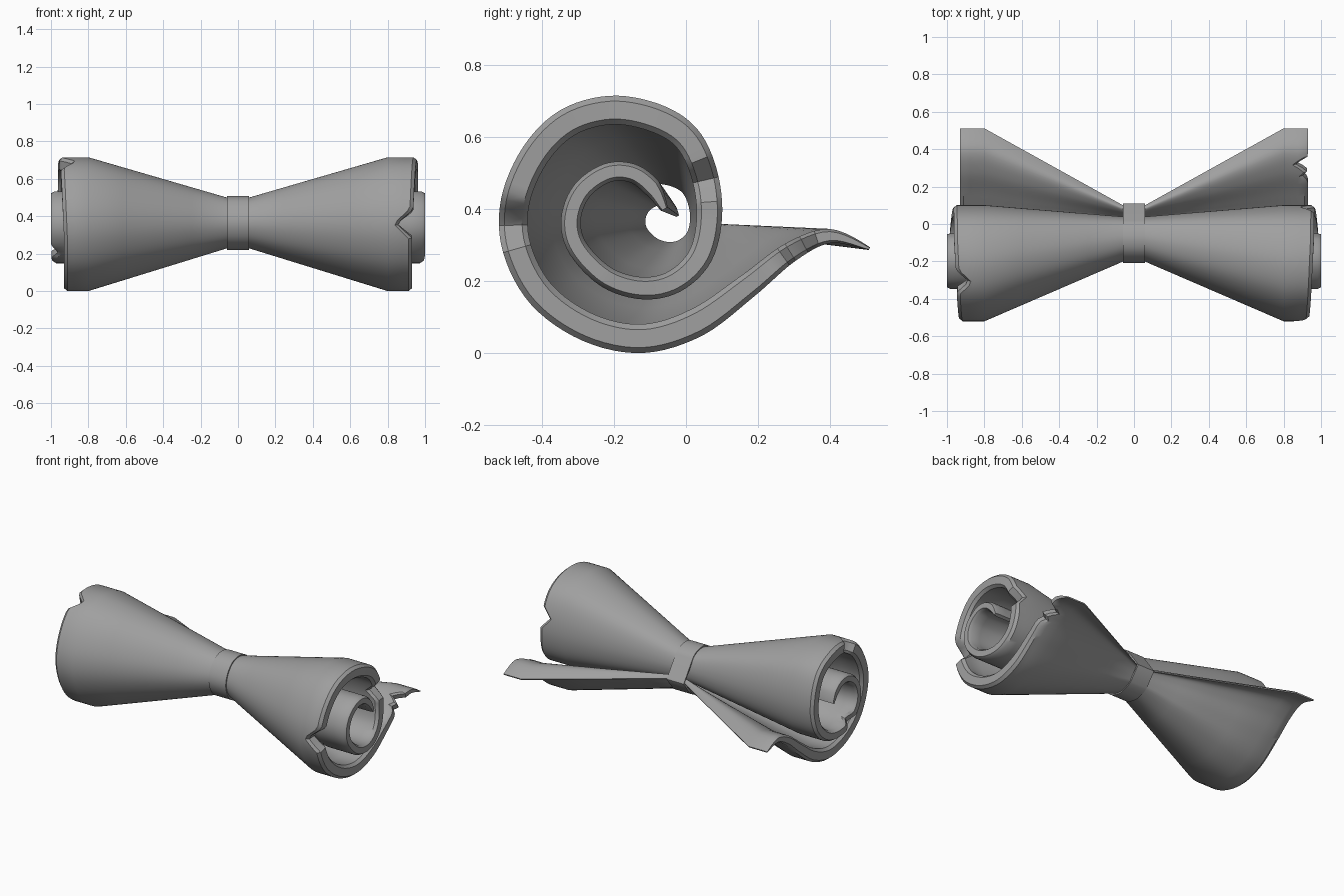
import bpy
import bmesh
import math
from mathutils import Vector, geometry

cube = bpy.data.objects.get("Cube")
if cube:
    bpy.data.objects.remove(cube, do_unlink=True)

grey = bpy.data.materials.new("plain grey")
grey.use_nodes = True
colour = (0.35, 0.35, 0.35, 1)
grey.diffuse_color = colour
grey.node_tree.nodes["Principled BSDF"].inputs["Base Color"].default_value = colour

# Rolled sheet in side section (y, z), from the loose tail to the inner curl
PATH = [Vector(p) for p in (
    (.51, .29), (.40, .325), (.29, .28), (.17, .185), (.03, .085), (-.12, .04),
    (-.27, .07), (-.40, .16), (-.47, .29), (-.475, .42), (-.42, .55), (-.33, .64),
    (-.21, .675), (-.09, .655), (0, .60), (.05, .5), (.065, .38), (.04, .27),
    (-.03, .2), (-.12, .18), (-.22, .21), (-.3, .29), (-.32, .37), (-.29, .45),
    (-.22, .5), (-.15, .5), (-.095, .46), (-.06, .40))]
STEPS = 6
LAST = len(PATH) - 1

# Torn notches for each end: section point, depth, half width
NOTCHES = {
    1: ((Vector((-.475, .36)), .085, .07), (Vector((.055, .48)), .06, .06),
        (Vector((.33, .30)), .07, .04), (Vector((.27, .265)), .03, .03)),
    -1: ((Vector((-.30, .66)), .07, .06), (Vector((-.24, .22)), .04, .05)),
}


def ramp(u, keys):
    """Linear interpolation through (position, value) pairs."""
    for (a, va), (b, vb) in zip(keys, keys[1:]):
        if u <= b:
            return va + (vb - va) * max(0, (u - a) / (b - a))
    return keys[-1][1]


def spline(u):
    """Smooth curve through the path points."""
    i = min(int(u), LAST - 1)
    t = u - i
    p1, p2 = PATH[i], PATH[i + 1]
    p0 = PATH[max(i - 1, 0)]
    p3 = PATH[min(i + 2, LAST)]
    return (p1 * 2 + (p2 - p0) * t + (p0 * 2 - p1 * 5 + p2 * 4 - p3) * t ** 2
            + (p1 * 3 - p0 - p2 * 3 + p3) * t ** 3) / 2


def half_thickness(u):
    return ramp(u, ((0, .004), (1, .02), (2, .028), (4, .04), (13, .04),
                    (17, .034), (21, .028), (26, .026), (LAST, .01)))


def end_reach(u, p, side):
    reach = ramp(u, ((0, .93), (8, .93), (13, .962), (16, .965), (20, 1), (LAST, 1)))
    for spot, depth, width in NOTCHES[side]:
        reach -= depth * max(0, 1 - (p - spot).length / width)
    return reach


def pinch(p):
    """Section point as squeezed under the band."""
    y = p.x * .387 if p.x < .1 else .039 + (p.x - .1) * .15
    return Vector((y, .365 + (p.y - .36) * .38))


US = [i / STEPS for i in range(LAST * STEPS + 1)]
CENTRE = [spline(u) for u in US]
COUNT = len(US)


def section(thickness):
    """Closed outline: outer side forwards, inner side backwards."""
    sides = ([], [])
    for i, u in enumerate(US):
        d = (CENTRE[min(i + 1, COUNT - 1)] - CENTRE[max(i - 1, 0)]).normalized()
        n = Vector((-d.y, d.x)) * half_thickness(u) * thickness
        sides[0].append(CENTRE[i] + n)
        sides[1].append(CENTRE[i] - n)
    return sides[0] + sides[1][::-1]


def finish(bm, name):
    bmesh.ops.recalc_face_normals(bm, faces=bm.faces)
    mesh = bpy.data.meshes.new(name)
    bm.to_mesh(mesh)
    bm.free()
    mesh.materials.append(grey)
    obj = bpy.data.objects.new(name, mesh)
    bpy.context.collection.objects.link(obj)
    bpy.ops.object.select_all(action='DESELECT')
    obj.select_set(True)
    bpy.context.view_layer.objects.active = obj
    bpy.ops.object.shade_smooth_by_angle(angle=math.radians(35))
    return obj


def bridge(bm, a, b):
    n = len(a)
    for i in range(n):
        j = (i + 1) % n
        bm.faces.new((a[i], a[j], b[j], b[i]))


# Rolled sheet: one loft running from the left end to the right end
FULL = section(1)
RIM = section(.62)
FLARE, WAIST = .8, .06
LOOP_INDEX = list(range(COUNT)) + list(range(COUNT))[::-1]
REACH = {s: [end_reach(US[i], CENTRE[i], s) for i in LOOP_INDEX] for s in (1, -1)}


def cone_ring(x):
    f = (abs(x) - WAIST) / (FLARE - WAIST)
    return [(x, *pinch(p).lerp(p, f)) for p in FULL]


def lip_rings(s):
    """Straight lip beyond the flare, ending in a rounded rim."""
    rings = []
    for part, back, outline in ((.6, 0, FULL), (1, .018, FULL), (1, 0, RIM)):
        rings.append([(s * (FLARE + (r - FLARE) * part - s * s * back), p.x, p.y)
                      for r, p in zip(REACH[s], outline)])
    return rings


cone = [WAIST + (FLARE - WAIST) * k / 4 for k in range(5)]
rings = (lip_rings(-1)[::-1] + [cone_ring(-x) for x in cone[::-1]]
         + [cone_ring(x) for x in cone] + lip_rings(1))

bm = bmesh.new()
loops = [[bm.verts.new(co) for co in ring] for ring in rings]
for a, b in zip(loops, loops[1:]):
    bridge(bm, a, b)
for cap in (loops[0], loops[-1]):
    for i in range(COUNT - 1):
        bm.faces.new((cap[i], cap[i + 1], cap[-i - 2], cap[-i - 1]))
finish(bm, "rolled_sheet")

# Tie band: a thin ring wrapped tightly round the waist
waist = [pinch(p) for p in FULL]
hull = [waist[i] for i in geometry.convex_hull_2d(waist)]
middle = Vector((-.05, .365))
bm = bmesh.new()
corners = []
for x, scale in ((-WAIST, .97), (-WAIST, 1.055), (WAIST, 1.055), (WAIST, .97)):
    corners.append([bm.verts.new((x, *(middle + (p - middle) * scale))) for p in hull])
for k in range(4):
    bridge(bm, corners[k], corners[(k + 1) % 4])
finish(bm, "tie_band")
